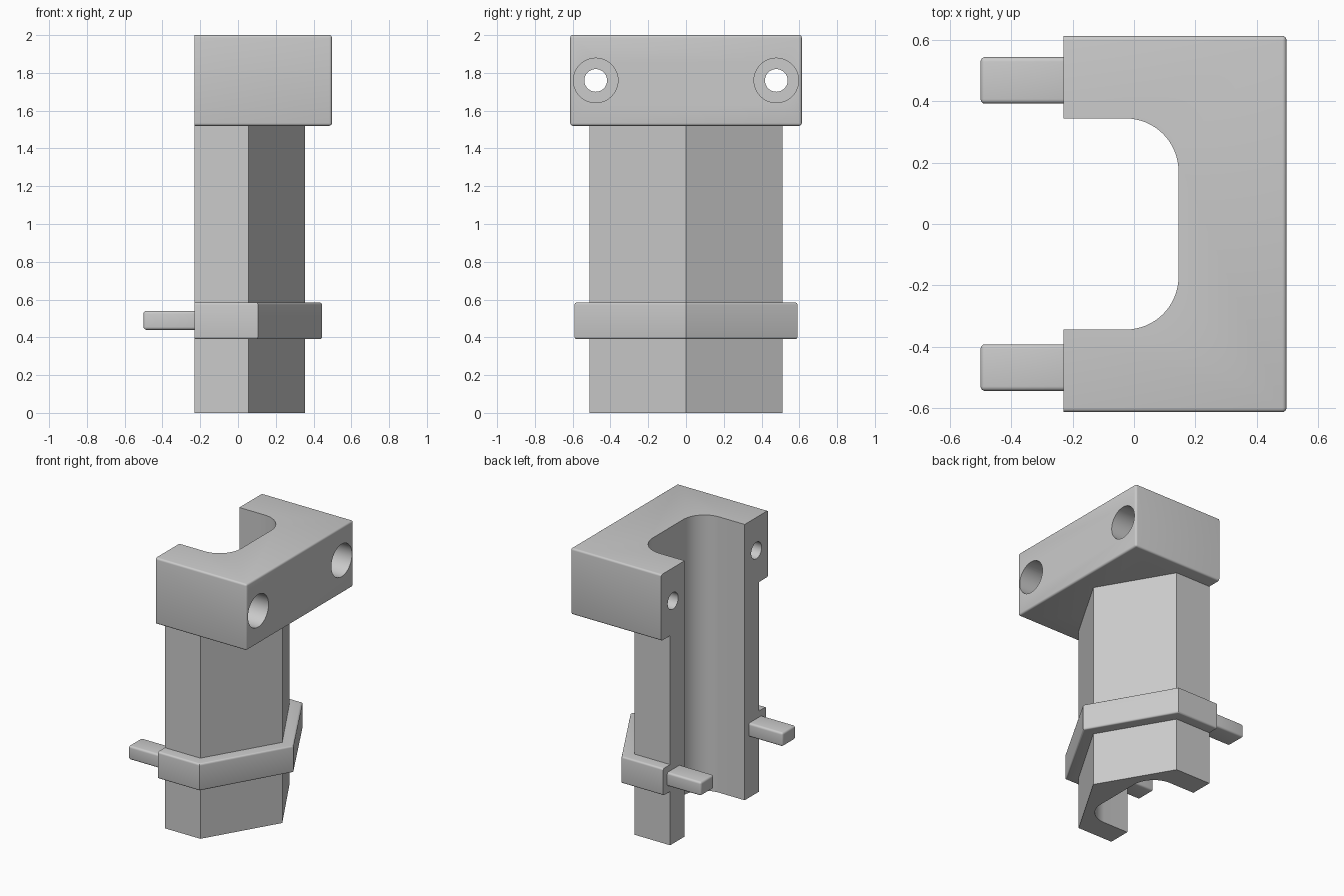
import bpy, bmesh
from math import sin, cos, pi, radians

cube = bpy.data.objects.get("Cube")
if cube:
    bpy.data.objects.remove(cube, do_unlink=True)

grey = bpy.data.materials.new("plain grey")
grey.use_nodes = True
grey.diffuse_color = (0.6, 0.6, 0.6, 1)
grey.node_tree.nodes["Principled BSDF"].inputs["Base Color"].default_value = (0.6, 0.6, 0.6, 1)

BACK = -0.23


def finish(obj):
    bpy.ops.object.select_all(action='DESELECT')
    obj.select_set(True)
    bpy.context.view_layer.objects.active = obj
    bpy.ops.object.shade_smooth_by_angle(angle=radians(30))


def add_mesh(name, bm):
    bmesh.ops.recalc_face_normals(bm, faces=bm.faces)
    mesh = bpy.data.meshes.new(name)
    bm.to_mesh(mesh)
    bm.free()
    mesh.materials.append(grey)
    obj = bpy.data.objects.new(name, mesh)
    bpy.context.collection.objects.link(obj)
    return obj


def mirrored(half):
    """Complete an outline from its +y half, running from +y round to -y."""
    return half + [(x, -y) for x, y in reversed(half) if y > 0]


def prism(name, outer, inner, z0, z1, bevel=0, round_uprights=True):
    """Open-backed prism; only outer edges away from the back plane are rounded."""
    outline = outer + inner[::-1]
    bm = bmesh.new()
    low = [bm.verts.new((x, y, z0)) for x, y in outline]
    high = [bm.verts.new((x, y, z1)) for x, y in outline]
    bm.faces.new(low[::-1])
    bm.faces.new(high)
    for i in range(len(outline)):
        j = (i + 1) % len(outline)
        bm.faces.new((low[i], low[j], high[j], high[i]))
    if bevel:
        outside = set(low[:len(outer)] + high[:len(outer)])
        edges = []
        for e in bm.edges:
            a, b = e.verts
            upright = abs(a.co.z - b.co.z) > 0.01
            on_back = max(a.co.x, b.co.x) < BACK + 0.001
            if a in outside and b in outside and not on_back and (round_uprights or not upright):
                edges.append(e)
        bmesh.ops.bevel(bm, geom=edges, offset=bevel, segments=4, profile=0.5, affect='EDGES')
    return add_mesh(name, bm)


# Shared outlines
r = 0.172
arc = [(-0.027 + r * sin(t * pi / 32), 0.172 + r * cos(t * pi / 32)) for t in range(17)]
channel = mirrored([(BACK, 0.344)] + arc)
body_outline = mirrored([(BACK, 0.51), (0.055, 0.51), (0.355, 0)])
belt_outline = mirrored([(BACK, 0.59), (0.105, 0.59), (0.445, 0)])
block_outline = mirrored([(BACK, 0.613), (0.497, 0.613)])

# Column, belt and top block
finish(prism("column", body_outline, channel, 0, 1.53))
finish(prism("belt", belt_outline, body_outline, 0.39, 0.585, 0.013, False))
block = prism("top_block", block_outline, channel, 1.52, 2.0, 0.014)

# Stepped bolt holes through the block
for side in (-1, 1):
    for radius, x0, x1 in ((0.06, -0.4, 0.7), (0.118, 0.1, 0.7)):
        bpy.ops.mesh.primitive_cylinder_add(
            vertices=48, radius=radius, depth=x1 - x0,
            location=((x0 + x1) / 2, side * 0.478, 1.76), rotation=(0, pi / 2, 0))
        cutter = bpy.context.object
        cutter.name = "bolt_hole_cutter"
        cutter.hide_render = True
        cutter.data.materials.append(grey)
        mod = block.modifiers.new("bolt hole", 'BOOLEAN')
        mod.operation = 'DIFFERENCE'
        mod.solver = 'EXACT'
        mod.object = cutter
        bpy.context.view_layer.objects.active = block
        bpy.ops.object.modifier_apply(modifier=mod.name)
        bpy.data.objects.remove(cutter, do_unlink=True)
finish(block)

# Rear pegs
for side, name in ((1, "left"), (-1, "right")):
    bm = bmesh.new()
    bmesh.ops.create_cube(bm, size=1)
    bmesh.ops.scale(bm, verts=bm.verts, vec=(0.3, 0.152, 0.1))
    bmesh.ops.translate(bm, verts=bm.verts, vec=(-0.35, side * 0.468, 0.49))
    bmesh.ops.bevel(bm, geom=bm.edges[:], offset=0.015, segments=4, profile=0.5, affect='EDGES')
    finish(add_mesh("rear_peg_" + name, bm))
